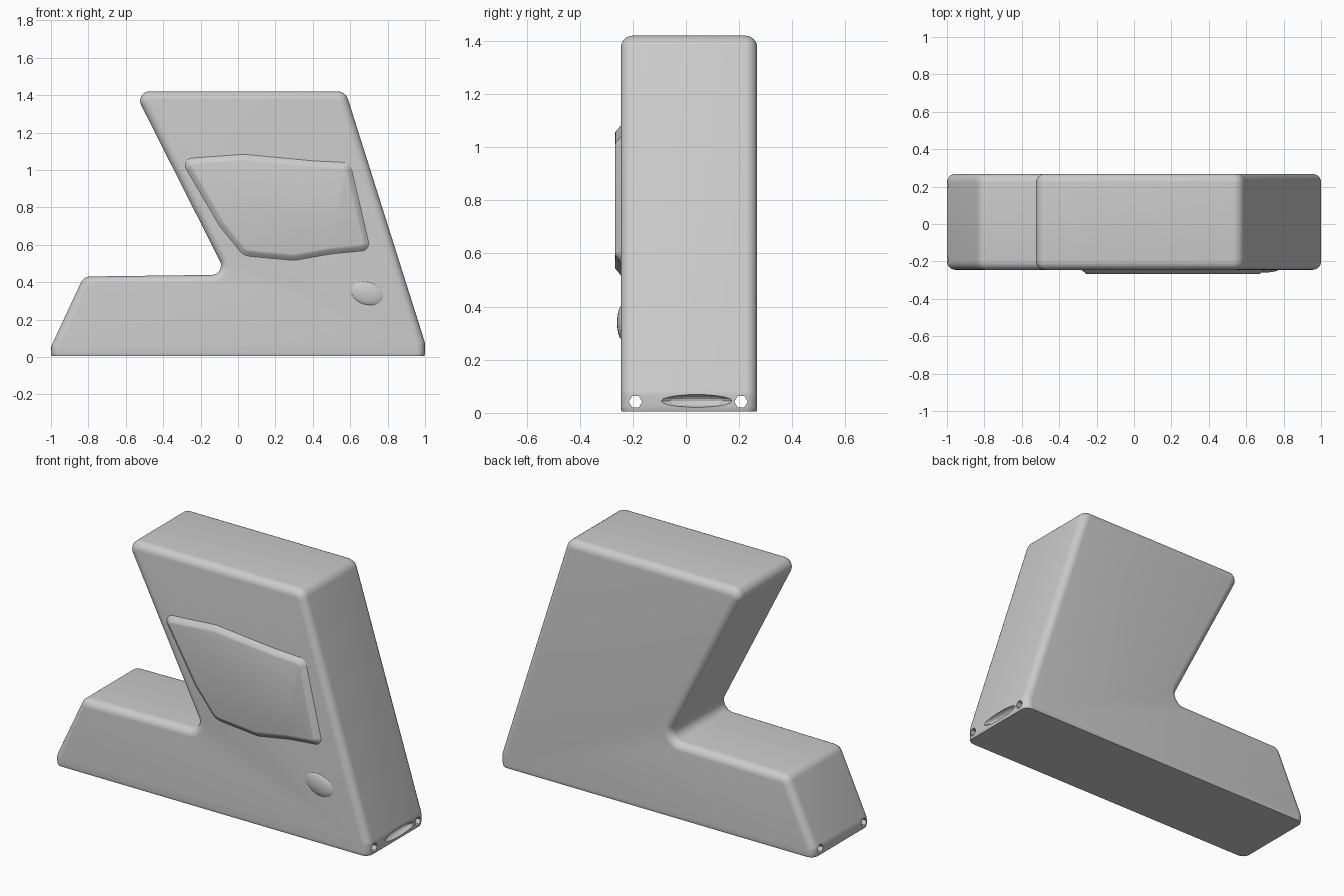
import bpy, bmesh, math
from mathutils import Vector

cube = bpy.data.objects.get("Cube")
if cube:
    bpy.data.objects.remove(cube)

grey = bpy.data.materials.new("plain grey")
grey.use_nodes = True
grey.diffuse_color = (0.6, 0.6, 0.6, 1)
grey.node_tree.nodes["Principled BSDF"].inputs["Base Color"].default_value = (0.6, 0.6, 0.6, 1)


def fillet(corners, steps=6):
    """Round each (x, z, radius) corner of a closed outline."""
    out = []
    n = len(corners)
    for i, (x, z, r) in enumerate(corners):
        p = Vector((x, z))
        a = (Vector(corners[i - 1][:2]) - p).normalized()
        b = (Vector(corners[(i + 1) % n][:2]) - p).normalized()
        half = math.acos(max(-1, min(1, a.dot(b)))) / 2
        centre = p + (a + b).normalized() * (r / math.sin(half))
        start = p + a * (r / math.tan(half)) - centre
        end = p + b * (r / math.tan(half)) - centre
        for k in range(steps + 1):
            out.append(centre + start.lerp(end, k / steps).normalized() * r)
    return out


def inset(outline, d):
    """Move a counter-clockwise outline inward by d."""
    out = []
    n = len(outline)
    for i, p in enumerate(outline):
        e = (p - outline[i - 1]).normalized()
        f = (outline[(i + 1) % n] - p).normalized()
        m = Vector((-e.y - f.y, e.x + f.x)).normalized()
        out.append(p + m * (d / max(0.4, m.dot(Vector((-e.y, e.x))))))
    return out


def finish(obj, angle=50):
    obj.data.materials.append(grey)
    bpy.ops.object.select_all(action='DESELECT')
    obj.select_set(True)
    bpy.context.view_layer.objects.active = obj
    bpy.ops.object.shade_smooth_by_angle(angle=math.radians(angle))


def loft(name, outline, layers, floor=None):
    """Stack inset copies of the outline at each (inset, y) layer."""
    bm = bmesh.new()
    rings = [[bm.verts.new((p.x, y, p.y)) for p in inset(outline, d)] for d, y in layers]
    n = len(outline)
    for r, s in zip(rings, rings[1:]):
        for i in range(n):
            j = (i + 1) % n
            bm.faces.new((r[i], r[j], s[j], s[i]))
    bm.faces.new(rings[0])
    bm.faces.new(rings[-1][::-1])
    if floor is not None:
        geom = bm.verts[:] + bm.edges[:] + bm.faces[:]
        bmesh.ops.bisect_plane(bm, geom=geom, plane_co=(0, 0, floor),
                               plane_no=(0, 0, -1), clear_outer=True)
        bmesh.ops.holes_fill(bm, edges=[e for e in bm.edges if e.is_boundary])
    bmesh.ops.recalc_face_normals(bm, faces=bm.faces)
    mesh = bpy.data.meshes.new(name)
    bm.to_mesh(mesh)
    bm.free()
    obj = bpy.data.objects.new(name, mesh)
    bpy.context.collection.objects.link(obj)
    return obj


# Body: slanted upright with a low foot, rounded rims, flat underside
rim, front, back = 0.045, -0.245, 0.268
arc = [math.radians(15 * k) for k in range(7)]
layers = [(rim * (1 - math.sin(t)), front + rim * (1 - math.cos(t))) for t in arc]
layers += [(rim * (1 - math.cos(t)), back - rim * (1 - math.sin(t))) for t in arc]
body_outline = fillet([
    (-1, -0.025, 0.05), (1, -0.025, 0.05), (1, 0.075, 0.07), (0.575, 1.42, 0.06),
    (-0.555, 1.42, 0.05), (-0.06, 0.44, 0.05), (-0.825, 0.43, 0.055), (-1, 0.055, 0.07)])
body = loft("body", body_outline, layers, floor=0.005)

# Worn openings along the bottom of the ends
cutters = []
for y in (-0.19, 0.207):
    bpy.ops.mesh.primitive_cylinder_add(vertices=6, radius=0.025, depth=2.4,
                                        location=(0, y, 0.042), rotation=(0, math.pi / 2, 0))
    cutters.append(bpy.context.object)
bpy.ops.mesh.primitive_uv_sphere_add(segments=16, ring_count=10, location=(1.01, 0.04, 0.045))
bpy.context.object.scale = (0.04, 0.14, 0.025)
cutters.append(bpy.context.object)
for cutter in cutters:
    cutter.name = "opening_cutter"
    cutter.hide_render = True
    cut = body.modifiers.new("opening", 'BOOLEAN')
    cut.operation = 'DIFFERENCE'
    cut.solver = 'EXACT'
    cut.object = cutter
finish(body)
depsgraph = bpy.context.evaluated_depsgraph_get()
body.data = bpy.data.meshes.new_from_object(body.evaluated_get(depsgraph))
body.modifiers.clear()
for cutter in cutters:
    bpy.data.objects.remove(cutter)

# Softly raised front panel
panel_outline = fillet([
    (-0.1, 0.7, 0.1), (0.03, 0.54, 0.08), (0.3, 0.515, 0.1), (0.5, 0.55, 0.1),
    (0.71, 0.57, 0.04), (0.6, 1.04, 0.05), (0.4, 1.05, 0.1), (0.03, 1.085, 0.1),
    (-0.31, 1.06, 0.04)])
finish(loft("raised_panel", panel_outline,
            [(0.035, -0.268), (0.027, -0.266), (0.014, -0.255), (0, -0.244), (0, -0.235)]))

# Small soft bump below the panel
bpy.ops.mesh.primitive_uv_sphere_add(segments=32, ring_count=16, location=(0.69, -0.235, 0.34))
bump = bpy.context.object
bump.name = "small_bump"
bump.scale = (0.095, 0.025, 0.065)
bump.rotation_euler = (0, 0.3, 0)
finish(bump)
